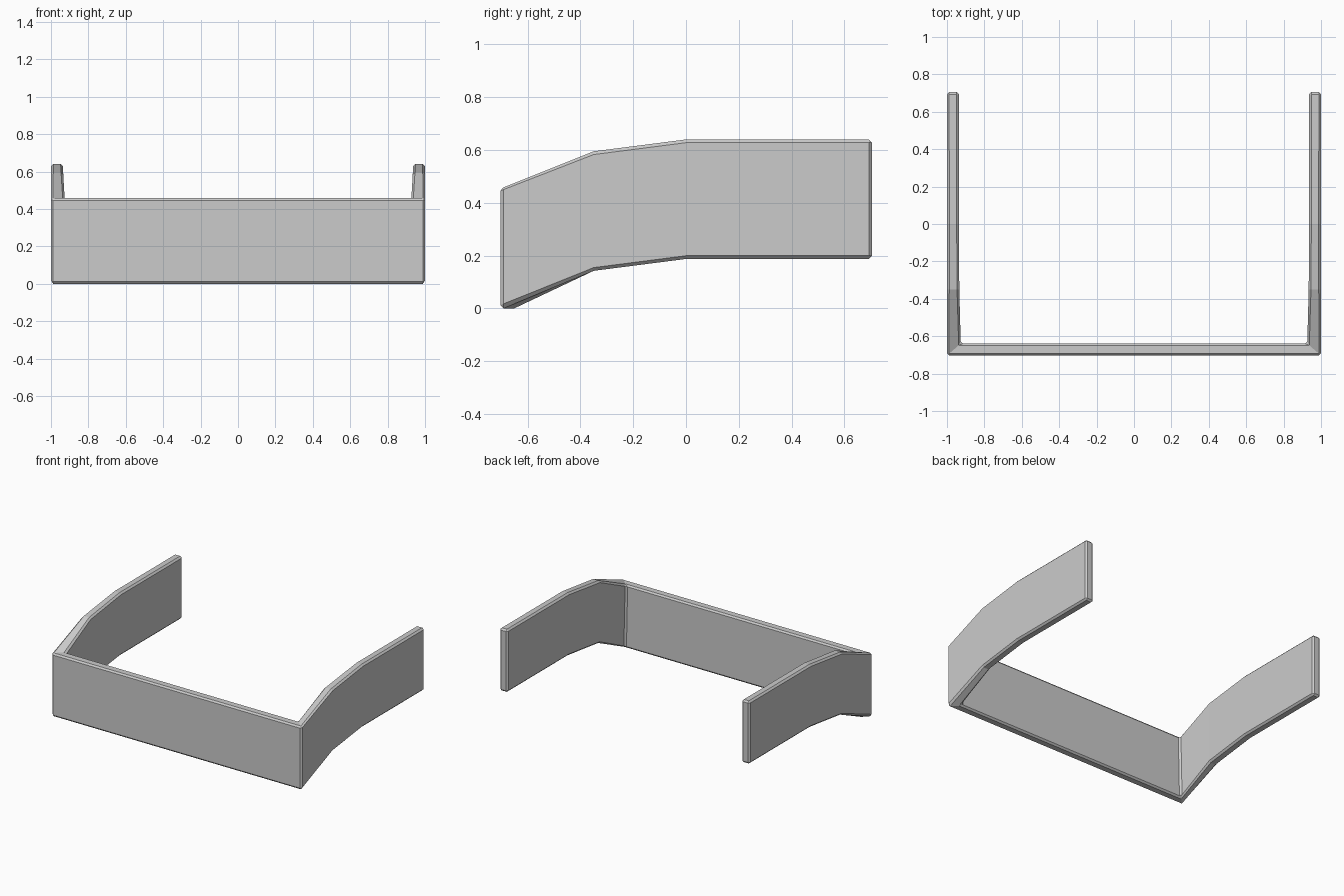
import bpy, bmesh

if "Cube" in bpy.data.objects:
    bpy.data.objects.remove(bpy.data.objects["Cube"])

# Half of the band, back end to front corner:
# (y outer, y inner, inner x at bottom, inner x at top, z bottom, z top)
half = [
    (0.705, 0.705, 0.936, 0.936, 0.187, 0.64),
    (0.0, 0.0, 0.936, 0.936, 0.187, 0.64),
    (-0.35, -0.35, 0.936, 0.934, 0.142, 0.595),
    (-0.703, -0.639, 0.936, 0.926, 0.0, 0.458),
]


def section(bm, s, side):
    yo, yi, xb, xt, zb, zt = s
    pts = [(1, yo, zb), (1, yo, zt), (xt, yi, zt), (xb, yi, zb)]
    return [bm.verts.new((side * x, y, z)) for x, y, z in pts]


# U-shaped band swept through both arms and the front panel
bm = bmesh.new()
rings = [section(bm, s, 1) for s in half] + [section(bm, s, -1) for s in reversed(half)]
for a, b in zip(rings, rings[1:]):
    for i in range(4):
        j = (i + 1) % 4
        bm.faces.new((a[i], a[j], b[j], b[i]))
bm.faces.new(rings[0][::-1])
bm.faces.new(rings[-1])
bmesh.ops.recalc_face_normals(bm, faces=bm.faces)
mesh = bpy.data.meshes.new("curved_band")
bm.to_mesh(mesh)
bm.free()
band = bpy.data.objects.new("curved_band", mesh)
bpy.context.collection.objects.link(band)

# Small chamfer on the sharp edges only
bev = band.modifiers.new("chamfer", 'BEVEL')
bev.width = 0.012
bev.segments = 1
bev.limit_method = 'ANGLE'
bev.angle_limit = 0.7
